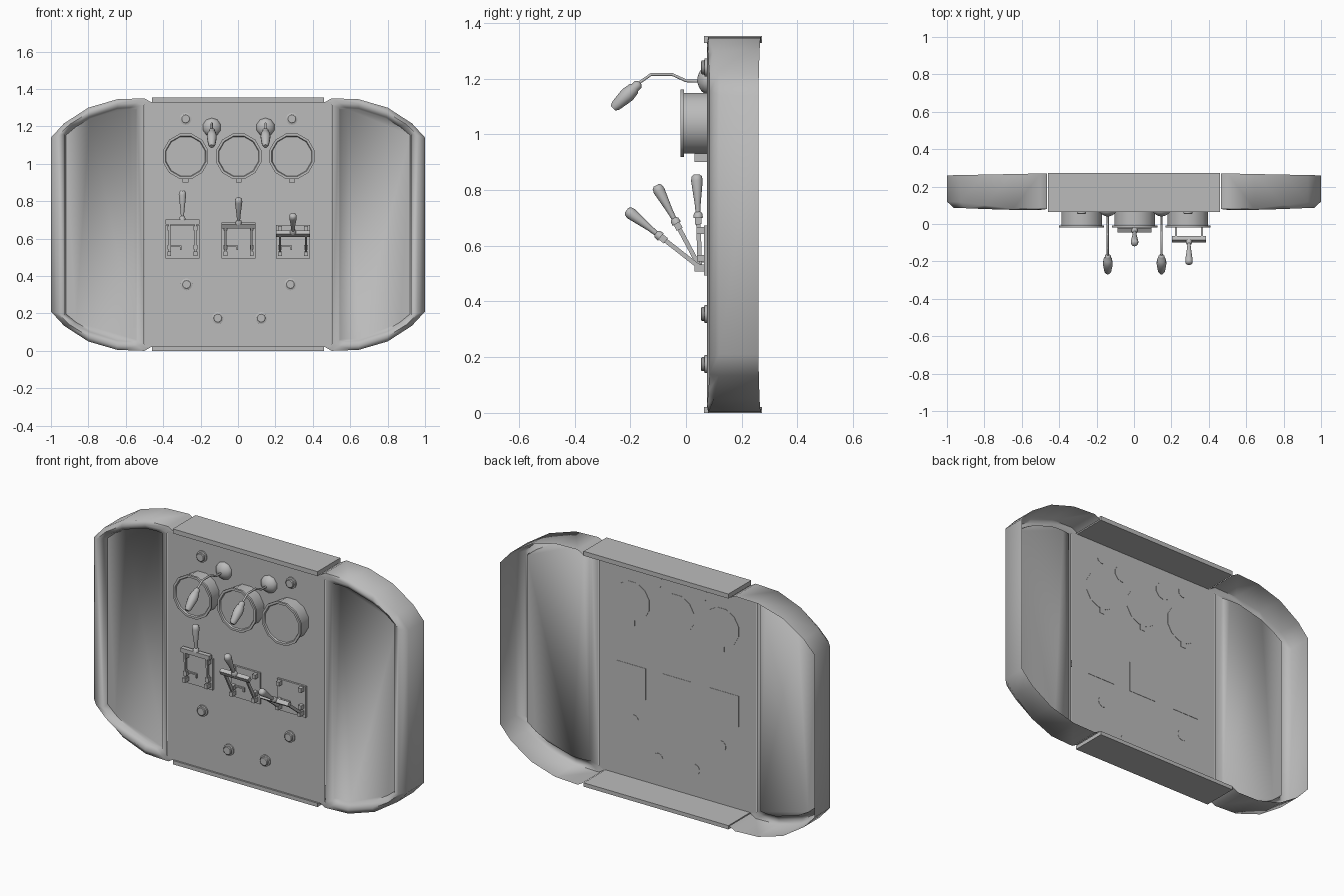
import bpy, bmesh, math
from mathutils import Vector, Matrix

if "Cube" in bpy.data.objects:
    bpy.data.objects.remove(bpy.data.objects["Cube"])

grey = bpy.data.materials.new("plain_grey")
grey.use_nodes = True
GREY = (0.5, 0.5, 0.5, 1)
grey.diffuse_color = GREY
grey.node_tree.nodes["Principled BSDF"].inputs["Base Color"].default_value = GREY


def finish(name, bm, smooth=None, matrix=None):
    """Turn a bmesh into a named object."""
    bmesh.ops.recalc_face_normals(bm, faces=bm.faces)
    me = bpy.data.meshes.new(name)
    bm.to_mesh(me)
    bm.free()
    me.materials.append(grey)
    ob = bpy.data.objects.new(name, me)
    bpy.context.collection.objects.link(ob)
    if matrix:
        me.transform(matrix)
    if smooth:
        bpy.ops.object.select_all(action='DESELECT')
        ob.select_set(True)
        bpy.context.view_layer.objects.active = ob
        bpy.ops.object.shade_smooth_by_angle(angle=math.radians(smooth))
    return ob


def box(name, lo, hi, matrix=None):
    bm = bmesh.new()
    bmesh.ops.create_cube(bm, size=1)
    for v in bm.verts:
        v.co = [a + (c + 0.5) * (b - a) for a, b, c in zip(lo, hi, v.co)]
    return finish(name, bm, None, matrix)


def lathe(name, profile, matrix, sides=12, smooth=40):
    """Spin (radius, height) pairs about z, then place with a matrix."""
    bm = bmesh.new()
    rings = []
    for r, h in profile:
        rings.append([bm.verts.new((r * math.cos((i + .5) * math.tau / sides),
                                    r * math.sin((i + .5) * math.tau / sides), h))
                      for i in range(sides)])
    for a, b in zip(rings, rings[1:]):
        for i in range(sides):
            j = (i + 1) % sides
            bm.faces.new((a[i], a[j], b[j], b[i]))
    bm.faces.new(rings[0])
    bm.faces.new(rings[-1])
    return finish(name, bm, smooth, matrix)


def aim(origin, direction):
    q = Vector(direction).to_track_quat('Z', 'Y')
    return Matrix.Translation(origin) @ q.to_matrix().to_4x4()


FACE = 0.075   # front of the centre panel
BACK = 0.27
MID = 0.675    # mirror height
OUTER = [(.465, 1.33), (.5, 1.35), (.645, 1.345), (.8, 1.3), (.93, 1.216), (1, 1.14)]
INNER = [(.54, 1.298), (.58, 1.3), (.645, 1.296), (.795, 1.248), (.87, 1.205), (.925, 1.16)]
EDGE_Y = [.08, .08, .082, .1, .117, .12]


def wing(name, side):
    """Rounded rim, open at the back, around a shallow recessed pocket."""
    half = {
        "back": [(x, BACK - .01 * max(0, x - .5) * 2, z) for x, z in OUTER],
        "edge": [(x, y, z) for (x, z), y in zip(OUTER, EDGE_Y)],
        "crown": [((a + c) / 2, FACE + .25 * (y - .08), (b + d) / 2)
                  for (a, b), (c, d), y in zip(OUTER, INNER, EDGE_Y)],
        "lip": [(x, FACE + .01 + .04 * (x - .54), z) for x, z in INNER],
        "floor": [(x + .02 * (.7 - x), .1 + .08 * (x - .54), z - .008) for x, z in INNER],
    }
    bm = bmesh.new()
    loops = []
    for pts in half.values():
        full = pts + [(x, y, 2 * MID - z) for x, y, z in reversed(pts)]
        loops.append([bm.verts.new((side * x, y, z)) for x, y, z in full])
    n = len(loops[0])
    for k, (a, b) in enumerate(zip(loops, loops[1:])):
        closed = k >= 2
        for i in range(n if closed else n - 1):
            j = (i + 1) % n
            bm.faces.new((a[i], a[j], b[j], b[i]))
    bm.faces.new(loops[-1])
    finish(name, bm, 75)


wing("right_wing", -1)
wing("left_wing", 1)

# Centre panel with top and bottom ledges
bm = bmesh.new()
bm.faces.new([bm.verts.new((x, FACE, z)) for x, z in
              ((-.5, .02), (.5, .02), (.5, 1.33), (-.5, 1.33))])
finish("centre_panel", bm)
box("top_ledge", (-.46, .065, 1.327), (.46, .272, 1.353))
box("bottom_ledge", (-.46, .065, 0), (.46, .272, .022))

OUT = (0, -1, 0)

# Round gauges with raised bezels and a small tab below
for name, x in (("right", -.28), ("middle", .004), ("left", .288)):
    lathe(name + "_gauge",
          [(.112, -.002), (.112, .082), (.125, .082), (.125, .094), (.112, .094), (.108, .086)],
          aim((x, FACE, 1.04), OUT), 12, 35)
    box(name + "_gauge_tab", (x - .016, .03, .9), (x + .016, FACE + .002, .935))

# Panel buttons
for i, (x, z) in enumerate([(-.28, 1.24), (.288, 1.24), (-.275, .355), (.28, .355),
                            (-.108, .175), (.124, .175)]):
    lathe("button_%d" % (i + 1),
          [(.032, -.002), (.032, .008), (.025, .01), (.025, .018), (.021, .021)],
          aim((x, FACE, z), OUT), 14, 30)

# Goose-neck stalks with pear-shaped grips
for name, x in (("right", -.14), ("left", .147)):
    lathe(name + "_stalk_base", [(.05, -.002), (.05, .006), (.04, .02), (.022, .03), (.008, .034)],
          aim((x, FACE, 1.195), OUT), 10, 50)
    cu = bpy.data.curves.new(name + "_stalk", 'CURVE')
    cu.dimensions = '3D'
    cu.bevel_depth = .006
    cu.bevel_resolution = 1
    sp = cu.splines.new('POLY')
    path = [(.06, 1.19), (0, 1.192), (-.05, 1.215), (-.125, 1.215), (-.175, 1.18)]
    sp.points.add(len(path) - 1)
    for p, (y, z) in zip(sp.points, path):
        p.co = (x, y, z, 1)
    cu.materials.append(grey)
    bpy.context.collection.objects.link(bpy.data.objects.new(name + "_stalk", cu))
    lathe(name + "_stalk_grip",
          [(.008, 0), (.017, .01), (.017, .025), (.022, .03), (.027, .06), (.025, .08),
           (.019, .12), (.012, .133)],
          aim((x, -.165, 1.185), (0, -.1, -.095)), 10, 50)

# Knife switches: plate, jaws, and a swinging lever
for name, x, tilt in (("right", -.297, 2), ("middle", .003, 28), ("left", .294, 52)):
    box(name + "_switch_plate", (x - .091, .064, .493), (x + .091, FACE + .002, .672))
    for s in (-1, 1):
        for z, tip in ((.655, .038), (.555, .04), (.52, .03)):
            box(name + "_switch_jaw", (x + s * .07 - .01, tip, z - .012),
                (x + s * .07 + .01, .066, z + .012))
    # Bent contact strip on the plate
    box(name + "_contact_strip", (x - .07, .055, .556), (x - .005, .066, .564))
    box(name + "_contact_post", (x - .012, .055, .54), (x - .004, .066, .564))
    swing = Matrix.Translation((x, .05, .522)) @ Matrix.Rotation(math.radians(tilt), 4, 'X')
    for s in (-1, 1):
        box(name + "_lever_blade", (s * .07 - .005, -.008, -.01), (s * .07 + .005, .008, .17), swing)
    box(name + "_lever_crossbar", (-.091, -.012, .155), (.091, .012, .18), swing)
    lathe(name + "_lever_handle",
          [(.017, .178), (.015, .195), (.009, .2), (.011, .23), (.021, .312), (.018, .328),
           (.01, .334)], swing, 10, 50)
